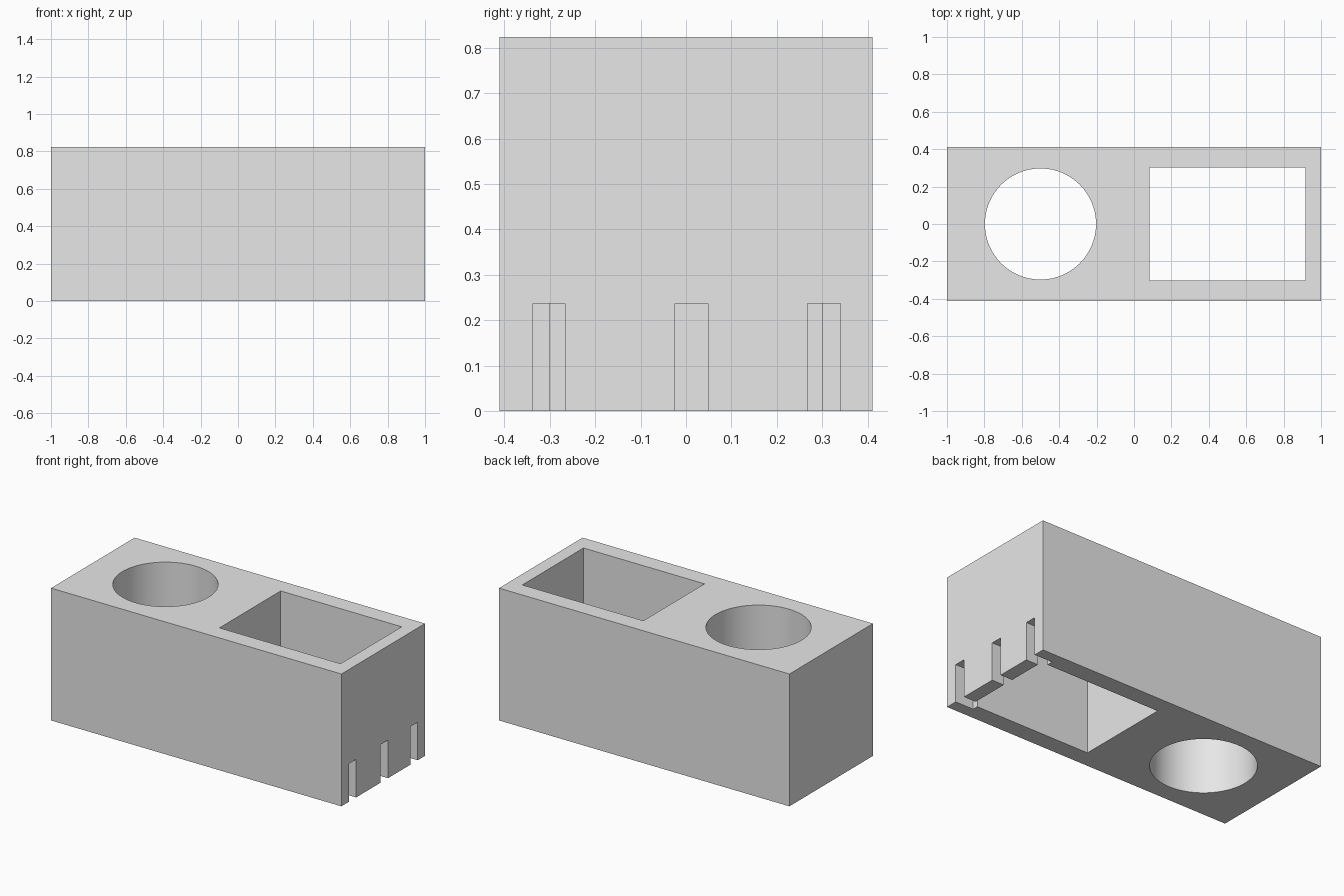
import bpy

cube = bpy.data.objects.get("Cube")
if cube:
    bpy.data.objects.remove(cube, do_unlink=True)

WIDTH, DEPTH, HEIGHT = 2.0, 0.822, 0.824
SLOT_HEIGHT, SLOT_REACH = 0.237, 0.125

grey = bpy.data.materials.new("plain grey")
grey.use_nodes = True
grey.diffuse_color = (0.8, 0.8, 0.8, 1)
grey.node_tree.nodes["Principled BSDF"].inputs["Base Color"].default_value = (0.8, 0.8, 0.8, 1)


def box(name, x, y, z):
    """Box spanning the given (low, high) ranges."""
    spans = (x, y, z)
    bpy.ops.mesh.primitive_cube_add(size=1, location=[(a + b) / 2 for a, b in spans])
    obj = bpy.context.object
    obj.name = name
    obj.scale = [b - a for a, b in spans]
    bpy.ops.object.transform_apply(location=False, rotation=False, scale=True)
    obj.data.materials.append(grey)
    return obj


def cut(target, cutter):
    """Subtract the cutter from the target, then discard the cutter."""
    mod = target.modifiers.new("cut", 'BOOLEAN')
    mod.operation = 'DIFFERENCE'
    mod.solver = 'EXACT'
    mod.object = cutter
    cutter.hide_render = True
    bpy.context.view_layer.objects.active = target
    bpy.ops.object.modifier_apply(modifier=mod.name)
    bpy.data.objects.remove(cutter, do_unlink=True)


# Main block
block = box("block", (-WIDTH / 2, WIDTH / 2), (-DEPTH / 2, DEPTH / 2), (0, HEIGHT))

# Round hole through the right half
bpy.ops.mesh.primitive_cylinder_add(vertices=96, radius=0.297, depth=2, location=(-0.5, 0, HEIGHT / 2))
round_cutter = bpy.context.object
round_cutter.data.materials.append(grey)
cut(block, round_cutter)

# Rectangular opening through the left half
cut(block, box("opening_cutter", (0.083, 0.917), (-0.301, 0.301), (-0.5, 1.5)))

# Three slots at the foot of the left end
for low, high in ((-0.337, -0.266), (-0.024, 0.048), (0.268, 0.34)):
    cut(block, box("slot_cutter", (1 - SLOT_REACH, 1.2), (low, high), (-0.2, SLOT_HEIGHT)))

# Smooth hole wall, sharp block edges
bpy.ops.object.select_all(action='DESELECT')
block.select_set(True)
bpy.context.view_layer.objects.active = block
bpy.ops.object.shade_smooth_by_angle(angle=0.5)
